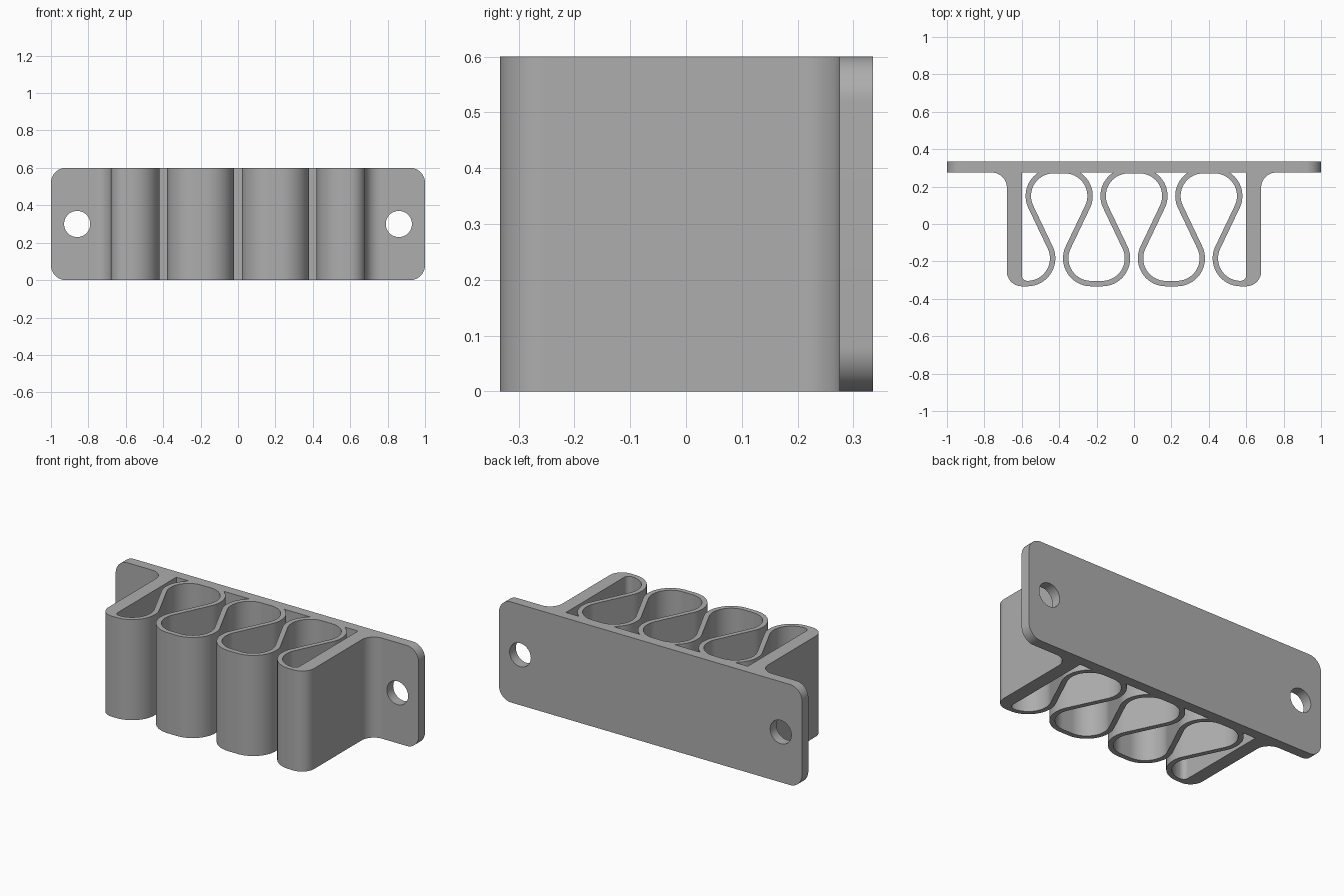
import bpy, bmesh, math
from mathutils import Matrix, Vector

cube = bpy.data.objects.get("Cube")
if cube:
    bpy.data.objects.remove(cube, do_unlink=True)

HEIGHT = 0.6
FRONT, BACK = 0.275, 0.335     # plate faces along y
BOTTOM = -0.333                # front limit of arms and loops
WALL = 0.029                   # spring wall thickness
BEND = 0.135                   # bend radius on the wall centreline
FLAT = 0.03                    # half of the straight part of each bend

grey = bpy.data.materials.new("plain grey")
grey.use_nodes = True
colour = (0.42, 0.42, 0.42, 1)
grey.diffuse_color = colour
grey.node_tree.nodes["Principled BSDF"].inputs["Base Color"].default_value = colour


def arc(cx, cy, r, a0, a1, n=16):
    """Points on an arc, angles in degrees."""
    angles = [math.radians(a0 + (a1 - a0) * i / n) for i in range(n + 1)]
    return [(cx + r * math.cos(a), cy + r * math.sin(a)) for a in angles]


def finish(name, mesh):
    mesh.materials.clear()
    mesh.materials.append(grey)
    bm = bmesh.new()
    bm.from_mesh(mesh)
    bmesh.ops.remove_doubles(bm, verts=bm.verts, dist=1e-5)
    bmesh.ops.recalc_face_normals(bm, faces=bm.faces)
    bm.to_mesh(mesh)
    bm.free()
    obj = bpy.data.objects.new(name, mesh)
    bpy.context.collection.objects.link(obj)
    bpy.ops.object.select_all(action="DESELECT")
    obj.select_set(True)
    bpy.context.view_layer.objects.active = obj
    bpy.ops.object.shade_smooth_by_angle(angle=math.radians(30))
    return obj


def extrude_profile(name, loops, depth, matrix):
    """Solid from closed outlines; inner outlines become holes."""
    curve = bpy.data.curves.new(name, "CURVE")
    curve.dimensions = "2D"
    curve.fill_mode = "BOTH"
    curve.extrude = depth / 2
    for loop in loops:
        spline = curve.splines.new("POLY")
        spline.points.add(len(loop) - 1)
        for point, (x, y) in zip(spline.points, loop):
            point.co = (x, y, 0, 1)
        spline.use_cyclic_u = True
    temp = bpy.data.objects.new(name + " outline", curve)
    bpy.context.collection.objects.link(temp)
    graph = bpy.context.evaluated_depsgraph_get()
    mesh = bpy.data.meshes.new_from_object(temp.evaluated_get(graph))
    bpy.data.objects.remove(temp, do_unlink=True)
    mesh.transform(matrix)
    return finish(name, mesh)


# Mounting plate with rounded corners and two screw holes
corner = 0.08
cx, cz = 1 - corner, HEIGHT / 2 - corner
outline = (arc(cx, cz, corner, 0, 90) + arc(-cx, cz, corner, 90, 180)
           + arc(-cx, -cz, corner, 180, 270) + arc(cx, -cz, corner, 270, 360))
holes = [arc(x, 0, 0.07, 0, 360, 48)[:-1] for x in (-0.86, 0.86)]
stand = (Matrix.Translation((0, (FRONT + BACK) / 2, HEIGHT / 2))
         @ Matrix.Rotation(math.pi / 2, 4, "X"))
extrude_profile("mounting_plate", [outline] + holes, BACK - FRONT, stand)

# Side arms: fillet to the plate, rounded front corner, inner fillet to the spring
inner, outer, fillet = 0.6, 0.68, 0.08
small = 0.03
lift = Matrix.Translation((0, 0, HEIGHT / 2))
for name, side in (("left_arm", 1), ("right_arm", -1)):
    profile = ([(inner, FRONT)]
               + arc(inner - small, BOTTOM + WALL + small, small, 0, -90, 8)
               + [(inner - small, BOTTOM)]
               + arc(outer - fillet, BOTTOM + fillet, fillet, -90, 0)
               + arc(outer + fillet, FRONT - fillet, fillet, 180, 90))
    extrude_profile(name, [[(side * x, y) for x, y in profile]], HEIGHT, lift)

# Serpentine spring: alternating front and back bends joined by straight tangents
back_y = 0.285 - BEND
front_y = BOTTOM + WALL / 2 + BEND
dx, dy = 0.2 - 2 * FLAT, back_y - front_y
overrun = math.degrees(math.atan2(dy, dx)
                       + math.asin(2 * BEND / math.hypot(dx, dy))) - 90
pairs = []
LOBES = 7
for i in range(LOBES):
    x = -0.6 + 0.2 * i
    s = 1 if i % 2 else -1
    y = back_y if s > 0 else front_y
    sweeps = []
    if i > 0:
        sweeps.append((x - FLAT, 180 + s * overrun, 180 - s * 90))
    if i < LOBES - 1:
        sweeps.append((x + FLAT, s * 90, -s * overrun))
    for centre, a0, a1 in sweeps:
        left = arc(centre, y, BEND + s * WALL / 2, a0, a1, 28)
        right = arc(centre, y, BEND - s * WALL / 2, a0, a1, 28)
        pairs += list(zip(left, right))

bm = bmesh.new()
rings = []
for (lx, ly), (rx, ry) in pairs:
    ly = min(ly, FRONT)       # back bends merge flush into the plate
    rings.append([bm.verts.new(Vector(p)) for p in (
        (lx, ly, 0), (rx, ry, 0), (rx, ry, HEIGHT), (lx, ly, HEIGHT))])
for a, b in zip(rings, rings[1:]):
    for k in range(4):
        m = (k + 1) % 4
        bm.faces.new((a[k], a[m], b[m], b[k]))
bm.faces.new(rings[0])
bm.faces.new(rings[-1])
spring_mesh = bpy.data.meshes.new("serpentine_spring")
bm.to_mesh(spring_mesh)
bm.free()
finish("serpentine_spring", spring_mesh)
